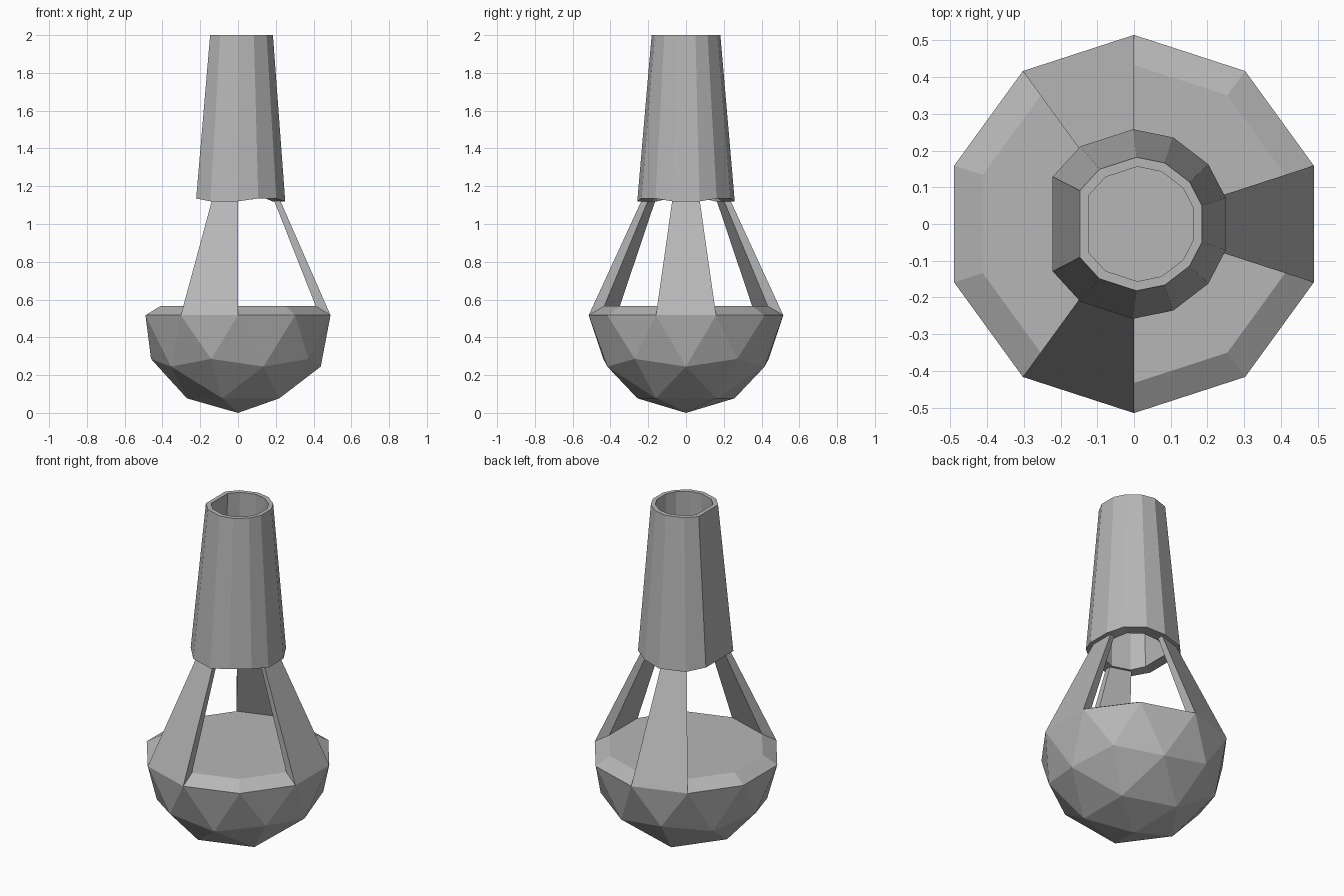
import bpy, bmesh
from math import cos, sin, radians

if "Cube" in bpy.data.objects:
    bpy.data.objects.remove(bpy.data.objects["Cube"])

R, EQ = 0.515, 0.517          # bowl radius and equator height
RIM_R, RIM_Z = 0.433, 0.565   # inner edge of the bowl chamfer

grey = bpy.data.materials.new("mid_grey")
grey.diffuse_color = (0.47, 0.47, 0.47, 1)
grey.use_nodes = True
grey.node_tree.nodes["Principled BSDF"].inputs["Base Color"].default_value = grey.diffuse_color


def polar(r, deg, z, dx=0.0):
    a = radians(deg)
    return (r * cos(a) + dx, r * sin(a), z)


def finish(bm, name):
    bmesh.ops.recalc_face_normals(bm, faces=bm.faces[:])
    mesh = bpy.data.meshes.new(name)
    bm.to_mesh(mesh)
    bm.free()
    mesh.materials.append(grey)
    obj = bpy.data.objects.new(name, mesh)
    bpy.context.collection.objects.link(obj)
    return obj


def bridge(bm, a, b):
    for i in range(len(a)):
        j = (i + 1) % len(a)
        bm.faces.new((a[i], a[j], b[j], b[i]))


# Faceted bowl: lower half of an icosphere, closed by a chamfer and flat top
bm = bmesh.new()
bmesh.ops.create_icosphere(bm, subdivisions=2, radius=R)
bmesh.ops.delete(bm, geom=[v for v in bm.verts if v.co.z > 0.01], context='VERTS')
for v in bm.verts:
    v.co.z = v.co.z * EQ / R + EQ
rim = [e for e in bm.edges if e.is_boundary]
ext = bmesh.ops.extrude_edge_only(bm, edges=rim)['geom']
for v in (g for g in ext if isinstance(g, bmesh.types.BMVert)):
    v.co.x *= RIM_R / R
    v.co.y *= RIM_R / R
    v.co.z = RIM_Z
bmesh.ops.contextual_create(bm, geom=[g for g in ext if isinstance(g, bmesh.types.BMEdge)])
finish(bm, "bowl")

# Three struts rising from alternate bowl edges to the tube
for n, mid in enumerate((0, 108, 252)):
    bm = bmesh.new()
    rings = []
    for ro, zo, ri, zi in ((R, EQ, RIM_R, RIM_Z), (0.228, 1.14, 0.194, 1.14)):
        rings.append([bm.verts.new(polar(r, mid + d, z)) for r, d, z in
                      ((ro, -18, zo), (ro, 18, zo), (ri, 18, zi), (ri, -18, zi))])
    bridge(bm, *rings)
    bm.faces.new(rings[0])
    bm.faces.new(rings[1])
    finish(bm, f"strut_{n + 1}")

# Hollow tapering tube with uneven facets; its lower edge dips at the struts
# and its top sits slightly off centre
angles = (-16, 16, 39, 66, 91, 125, 150, 210, 235, 269, 294, 321)
dips = (-16, 16, 91, 125, 235, 269)
bm = bmesh.new()
loops = []
for r, z, dx in ((0.258, None, 0.002), (0.182, 2.0, 0.01),
                 (0.156, 2.0, 0.012), (0.187, None, 0.002)):
    loops.append([bm.verts.new(polar(r, a, z or (1.12 if a in dips else 1.135), dx))
                  for a in angles])
for i in range(4):
    bridge(bm, loops[i], loops[(i + 1) % 4])
finish(bm, "tube")
